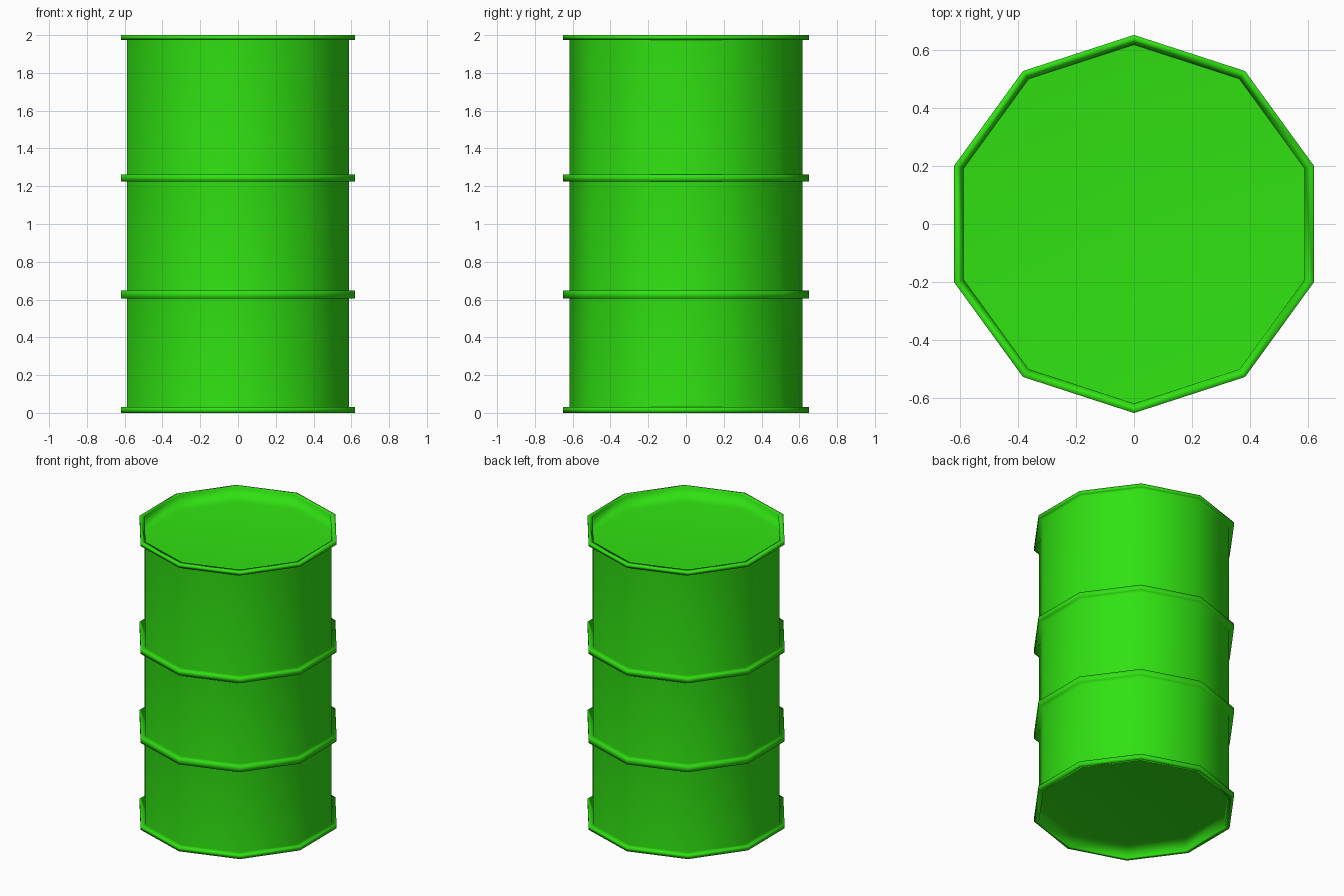
import bpy, bmesh, math

SIDES = 10
BODY_R = 0.617   # wall and lid corner radius
HOOP_R = 0.65    # outside of every hoop
HEIGHT = 2.0
RECESS = 0.1     # depth of the sunken ends

if "Cube" in bpy.data.objects:
    bpy.data.objects.remove(bpy.data.objects["Cube"], do_unlink=True)

green = bpy.data.materials.new("drum_green")
green.use_nodes = True
colour = (0.03, 0.76, 0.006, 1.0)
green.diffuse_color = colour
green.node_tree.nodes["Principled BSDF"].inputs["Base Color"].default_value = colour

# Height ranges of the bottom rim, two middle hoops and top rim
hoops = [(0.0, 0.03), (0.605, 0.648), (1.225, 1.262), (HEIGHT - 0.025, HEIGHT)]

# One continuous outline: sunken bottom, hooped wall, sunken top
profile = [(BODY_R, RECESS)]
for low, high in hoops:
    profile += [(BODY_R, low), (HOOP_R, low), (HOOP_R, high), (BODY_R, high)]
profile.append((BODY_R - 0.003, HEIGHT - RECESS))
profile[0] = (BODY_R - 0.003, RECESS)

# Turn the outline into a ten-sided drum
bm = bmesh.new()
rings = []
for r, z in profile:
    angles = [math.pi / 2 + math.tau * i / SIDES for i in range(SIDES)]
    rings.append([bm.verts.new((r * math.cos(a), r * math.sin(a), z)) for a in angles])
for low, high in zip(rings, rings[1:]):
    for i in range(SIDES):
        j = (i + 1) % SIDES
        bm.faces.new((low[i], low[j], high[j], high[i]))

# Flat lids close both ends
bm.faces.new(rings[0][::-1])
bm.faces.new(rings[-1])
for f in bm.faces:
    f.smooth = True

mesh = bpy.data.meshes.new("drum")
bm.to_mesh(mesh)
bm.free()
mesh.materials.append(green)
drum = bpy.data.objects.new("drum", mesh)
bpy.context.scene.collection.objects.link(drum)

# Large faces dominate the soft shading
weighted = drum.modifiers.new("soft_shading", "WEIGHTED_NORMAL")
weighted.mode = "FACE_AREA"
